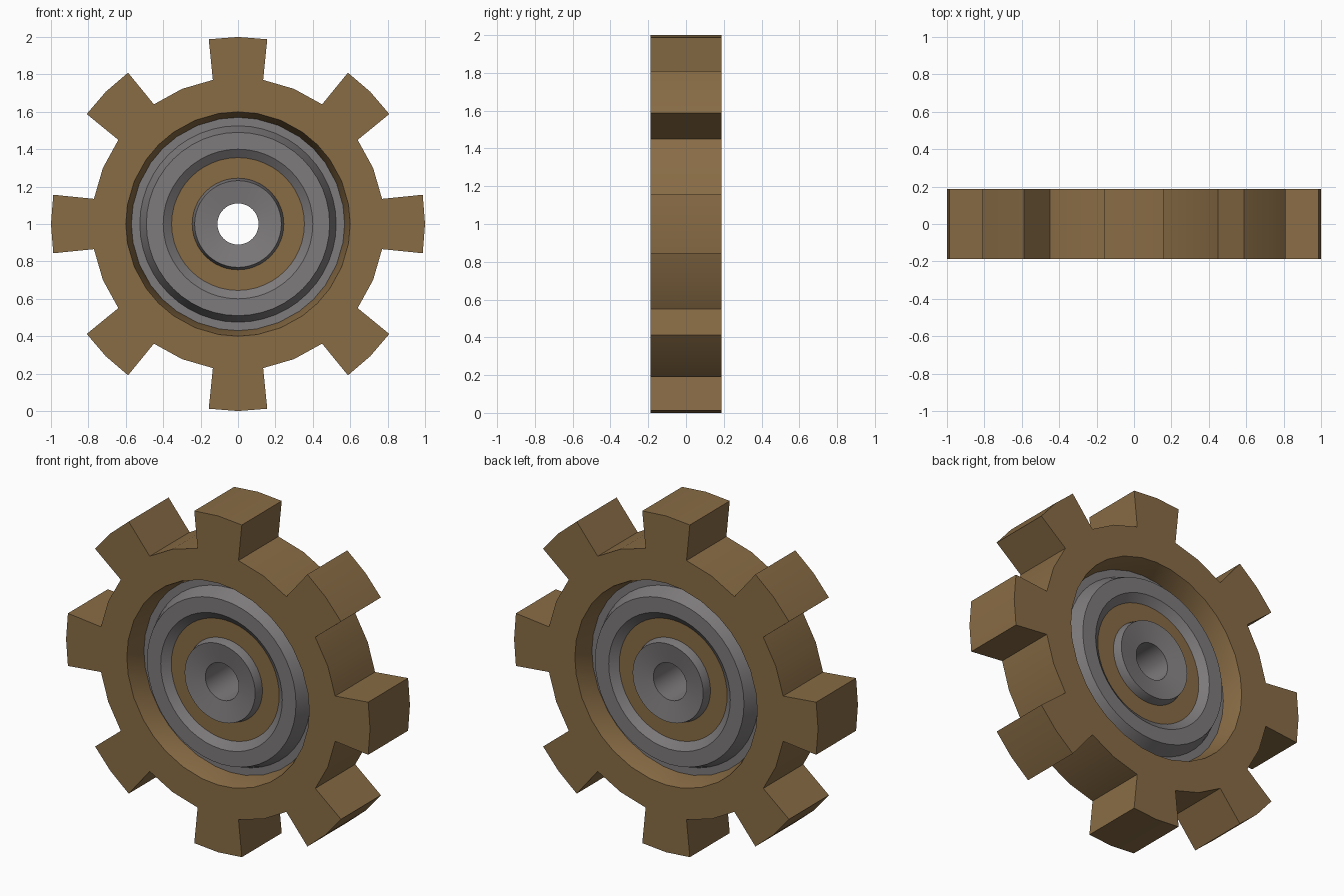
import bpy, bmesh
from math import sin, cos, radians, pi

if "Cube" in bpy.data.objects:
    bpy.data.objects.remove(bpy.data.objects["Cube"])


def material(name, color):
    m = bpy.data.materials.new(name)
    m.diffuse_color = (*color, 1)
    m.use_nodes = True
    m.node_tree.nodes["Principled BSDF"].inputs["Base Color"].default_value = m.diffuse_color
    return m


BROWN = material("brown", (0.25, 0.15, 0.06))
GREY = material("grey", (0.21, 0.197, 0.203))


def polar(r, a, y):
    return (r * sin(a), y, 1 + r * cos(a))


def finish(bm, name, mat):
    bmesh.ops.recalc_face_normals(bm, faces=bm.faces)
    me = bpy.data.meshes.new(name)
    bm.to_mesh(me)
    bm.free()
    ob = bpy.data.objects.new(name, me)
    bpy.context.collection.objects.link(ob)
    me.materials.append(mat)
    bpy.ops.object.select_all(action='DESELECT')
    ob.select_set(True)
    bpy.context.view_layer.objects.active = ob
    bpy.ops.object.shade_smooth_by_angle(angle=radians(28))
    return ob


def lathe(name, half, mat, n=48):
    """Spin a half profile (radius, depth) mirrored front to back around the axle."""
    prof = [(r, -d) for r, d in half] + [(r, d) for r, d in reversed(half)]
    bm = bmesh.new()
    rings = [[bm.verts.new(polar(r, 2 * pi * i / n, y)) for i in range(n)] for r, y in prof]
    for k, a in enumerate(rings):
        b = rings[(k + 1) % len(rings)]
        for i in range(n):
            j = (i + 1) % n
            bm.faces.new((a[i], a[j], b[j], b[i]))
    return finish(bm, name, mat)


# Toothed rim: four points per tooth pitch, plus tooth tips
TEETH, HALF = 8, 0.1875
STEPS = (-9.9, 0, 9.9, 22.5)
angles = [radians(45 * t + s) for t in range(TEETH) for s in STEPS]
n = len(angles)
bm = bmesh.new()
sides = []
for s in (-1, 1):
    root, bore, waist = [[bm.verts.new(polar(r, a, s * y)) for a in angles]
                         for r, y in ((0.782, HALF), (0.6, HALF), (0.57, 0.07))]
    for i in range(n):
        j = (i + 1) % n
        bm.faces.new((root[i], root[j], bore[j], bore[i]))
        bm.faces.new((bore[i], bore[j], waist[j], waist[i]))
    outline = []
    for t in range(TEETH):
        r = root[4 * t:4 * t + 4]
        tip = [bm.verts.new(polar(1.0, radians(45 * t + d), s * HALF)) for d in (-9, 0, 9)]
        bm.faces.new((r[0], r[1], tip[1], tip[0]))
        bm.faces.new((r[1], r[2], tip[2], tip[1]))
        outline += [r[0], *tip, r[2], r[3]]
    sides.append((outline, waist))
for front, back in zip(*sides):
    for i in range(len(front)):
        j = (i + 1) % len(front)
        bm.faces.new((front[i], front[j], back[j], back[i]))
finish(bm, "toothed_rim", BROWN)

# Raised metal ring seated in the bore
lathe("metal_ring", [(0.58, 0.07), (0.525, 0.07), (0.49, 0.155),
                     (0.40, 0.155), (0.355, 0.12)], GREY)

# Inner web between ring and hub
lathe("inner_web", [(0.365, 0.12), (0.2, 0.12)], BROWN)

# Dished hub with axle hole
lathe("axle_hub", [(0.245, 0.12), (0.232, 0.17), (0.11, 0.15)], GREY)
